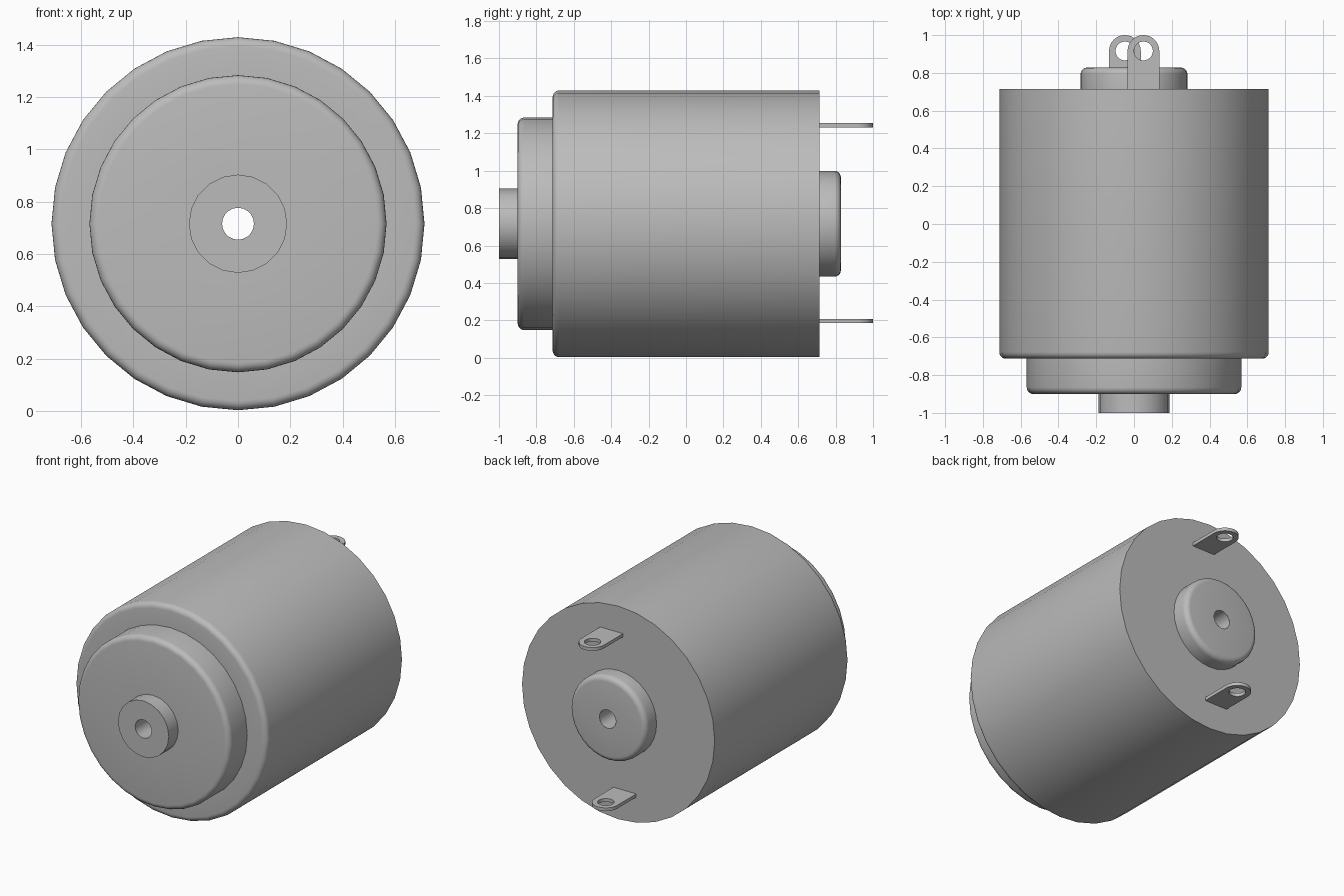
import bpy, math

if "Cube" in bpy.data.objects:
    bpy.data.objects.remove(bpy.data.objects["Cube"])

AXIS_Z = 0.716   # height of the motor axis
BORE = 0.061     # radius of the hole through the axis

grey = bpy.data.materials.new("grey_metal")
grey.diffuse_color = (0.5, 0.5, 0.5, 1)
grey.use_nodes = True
grey.node_tree.nodes["Principled BSDF"].inputs["Base Color"].default_value = grey.diffuse_color


def finish(name, mesh, z, smooth):
    mesh.materials.clear()
    mesh.materials.append(grey)
    ob = bpy.data.objects.new(name, mesh)
    ob.location.z = z
    bpy.context.collection.objects.link(ob)
    if smooth:
        bpy.ops.object.select_all(action='DESELECT')
        ob.select_set(True)
        bpy.context.view_layer.objects.active = ob
        bpy.ops.object.shade_smooth_by_angle(angle=math.radians(30))
    return ob


def arc(r, y, rad, start, end, n=5):
    """Rounded profile corner around (r, y), angles in degrees."""
    out = []
    for i in range(n + 1):
        a = math.radians(start + (end - start) * i / n)
        out.append((r + rad * math.cos(a), y + rad * math.sin(a)))
    return out


def lathe(name, profile, sides):
    """Turn a (radius, y) profile around the y axis."""
    verts, faces = [], []
    for r, y in profile:
        for k in range(sides):
            a = 2 * math.pi * k / sides
            verts.append((r * math.cos(a), y, r * math.sin(a)))
    for i in range(len(profile) - 1):
        for k in range(sides):
            m = (k + 1) % sides
            faces.append((i * sides + k, (i + 1) * sides + k,
                          (i + 1) * sides + m, i * sides + m))
    mesh = bpy.data.meshes.new(name)
    mesh.from_pydata(verts, [], faces)
    return finish(name, mesh, AXIS_Z, True)


def terminal(name, x, z):
    """Flat tab with a round end and a hole."""
    cy, rad, hole = 0.916, 0.084, 0.05
    curve = bpy.data.curves.new(name, 'CURVE')
    curve.dimensions = '2D'
    curve.fill_mode = 'BOTH'
    curve.extrude = 0.011
    outline = [(x - rad, 0.70), (x + rad, 0.70)]
    outline += [(x + rad * math.cos(math.pi * i / 16), cy + rad * math.sin(math.pi * i / 16))
                for i in range(17)]
    ring = [(x + hole * math.cos(math.pi * i / 12), cy + hole * math.sin(math.pi * i / 12))
            for i in range(24)]
    for pts in (outline, ring):
        s = curve.splines.new('POLY')
        s.points.add(len(pts) - 1)
        for p, (px, py) in zip(s.points, pts):
            p.co = (px, py, 0, 1)
        s.use_cyclic_u = True
        s.use_smooth = False
    temp = bpy.data.objects.new(name + "_curve", curve)
    mesh = bpy.data.meshes.new_from_object(temp)
    bpy.data.objects.remove(temp)
    mesh.name = name
    return finish(name, mesh, z, True)


B = 0.035  # rounding of the edges

# main can: front shoulder, rounded rim, wall, flat rear plate
lathe("housing", [(0.55, -0.713)] + arc(0.713 - B, -0.713 + B, B, -90, 0)
      + [(0.713, 0.715), (0.27, 0.715)], 32)

# stepped front plate
lathe("front_cap", [(0.17, -0.9)] + arc(0.568 - B, -0.9 + B, B, -90, 0)
      + [(0.568, -0.71)], 32)

# small front collar
lathe("front_collar", [(BORE, -1.0), (0.188, -1.0), (0.188, -0.898)], 20)

# rounded rear bearing boss
lathe("rear_bearing", [(0.283, 0.71)] + arc(0.283 - B, 0.828 - B, B, 0, 90)
      + [(BORE, 0.828)], 32)

# hole through the whole length
lathe("shaft_bore", [(BORE, 0.828), (BORE, -1.0)], 20)

# electrical tabs on the rear plate
terminal("upper_terminal", 0.05, 1.243)
terminal("lower_terminal", -0.048, 0.197)
